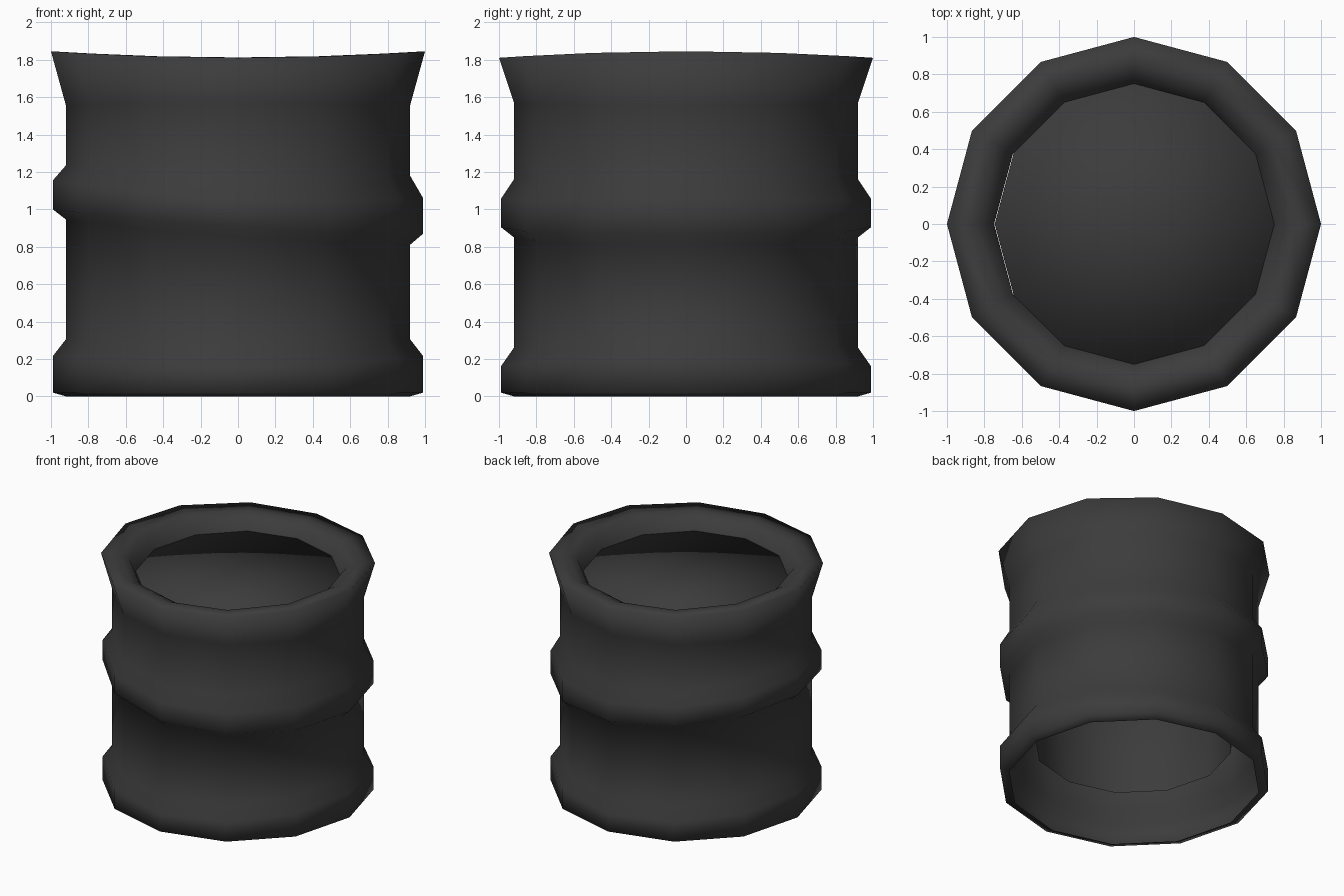
import bpy
import bmesh
from math import cos, sin, tau

SIDES = 12

cube = bpy.data.objects.get("Cube")
if cube:
    bpy.data.objects.remove(cube, do_unlink=True)

rubber = bpy.data.materials.new("dark_rubber")
rubber.use_nodes = True
grey = (0.045, 0.045, 0.045, 1)
rubber.diffuse_color = grey
bsdf = rubber.node_tree.nodes["Principled BSDF"]
bsdf.inputs["Base Color"].default_value = grey
bsdf.inputs["Roughness"].default_value = 0.8


def loft(name, rings, shift=0.0, domed_top=False):
    """Bridge rings given as (radius, height, tilt, bend)."""
    bm = bmesh.new()
    loops = []
    for radius, height, tilt, bend in rings:
        loop = []
        for i in range(SIDES):
            x, y = cos(tau * i / SIDES), sin(tau * i / SIDES)
            z = height + tilt * x + bend * x * x
            loop.append(bm.verts.new((radius * x + shift, radius * y, z)))
        loops.append(loop)
    for low, high in zip(loops, loops[1:]):
        for i in range(SIDES):
            j = (i + 1) % SIDES
            bm.faces.new((low[i], low[j], high[j], high[i]))
    if domed_top:
        bmesh.ops.poke(bm, faces=[bm.faces.new(loops[-1])])
    for face in bm.faces:
        face.smooth = True
    mesh = bpy.data.meshes.new(name)
    bm.to_mesh(mesh)
    bm.free()
    mesh.materials.append(rubber)
    obj = bpy.data.objects.new(name, mesh)
    bpy.context.collection.objects.link(obj)
    return obj


# Outer sleeve: foot band, slanted middle ridge, flared and rolled rim
loft("outer_sleeve", [
    (0.92, 0.0, 0, 0),
    (0.99, 0.02, 0, 0),
    (0.99, 0.16, 0, 0.055),
    (0.92, 0.26, 0, 0.045),
    (0.92, 0.85, -0.0675, 0.028),
    (0.99, 0.905, -0.065, 0.03),
    (0.99, 1.055, -0.0475, 0.052),
    (0.92, 1.16, -0.0275, 0.0475),
    (0.92, 1.57, 0, -0.015),
    (1.0, 1.81, 0, 0.035),
    (0.86, 1.812, 0, 0.025),
    (0.79, 1.78, 0, 0.01),
    (0.748, 1.7, 0, 0),
])

# Inner tube: open at the foot, closed just below the rim
loft("inner_tube", [(0.725, 0.315, 0, 0), (0.755, 1.705, 0, 0)],
     shift=0.01, domed_top=True)
